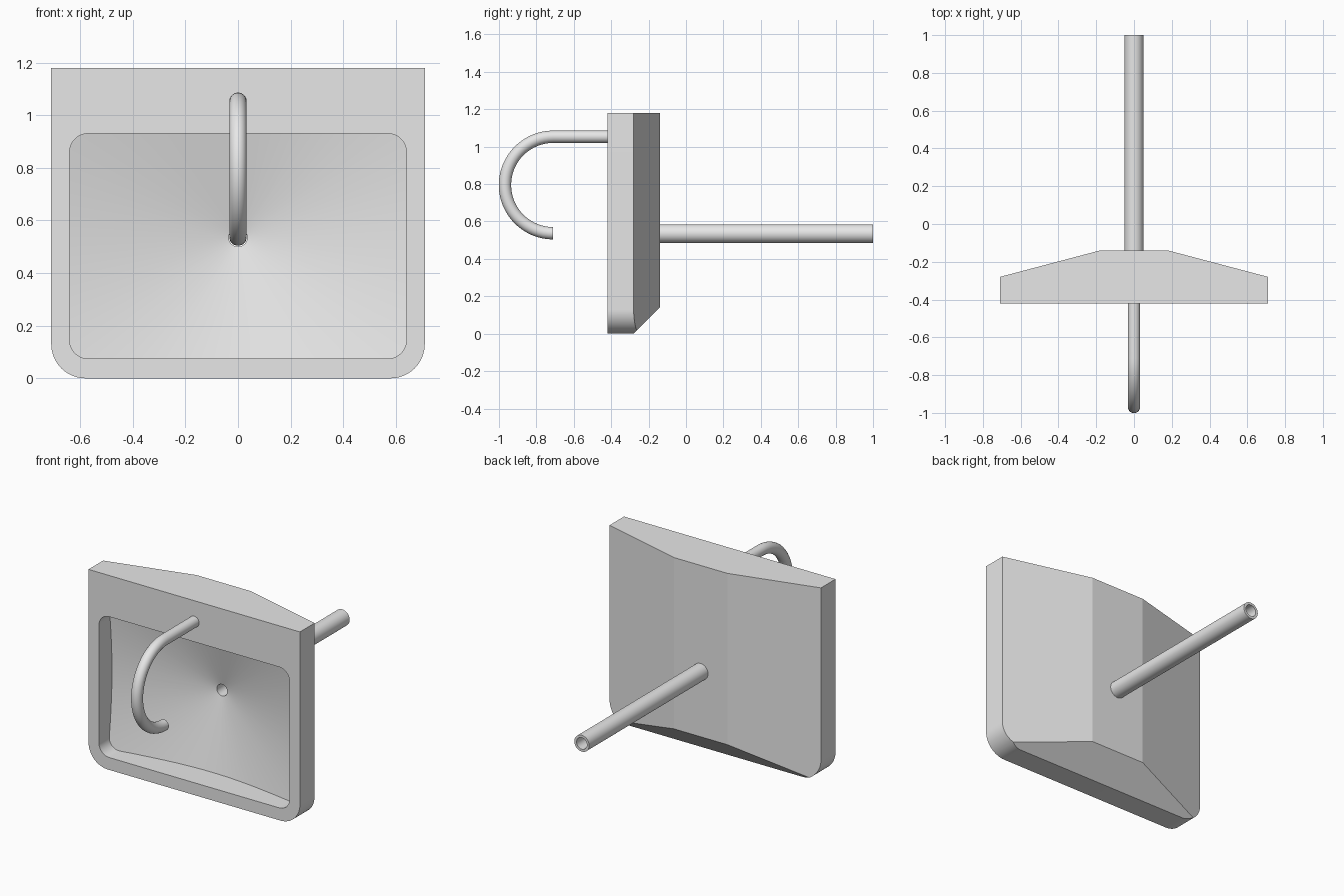
import bpy, bmesh, math
from mathutils import Vector

cube = bpy.data.objects.get("Cube")
if cube:
    bpy.data.objects.remove(cube, do_unlink=True)

steel = bpy.data.materials.new("light_grey")
steel.use_nodes = True
steel.diffuse_color = (0.8, 0.8, 0.8, 1)
steel.node_tree.nodes["Principled BSDF"].inputs["Base Color"].default_value = (0.8, 0.8, 0.8, 1)

FRONT, BACK, EDGE = -0.42, -0.14, -0.28
HALF, HEIGHT = 0.71, 1.18
DRAIN_Z, BORE = 0.535, 0.035


def rounded_outline(half, low, high, r_low, r_high, splits=1):
    """Points (x, z) counter-clockwise, with split straight sides."""
    pts = []
    for sx, z, r, start in ((1, low, r_low, -90), (1, high, r_high, 0),
                            (-1, high, r_high, 90), (-1, low, r_low, 180)):
        cx = sx * (half - r)
        cz = z + r if z == low else z - r
        steps = 16 if r else 0
        for i in range(steps + 1):
            a = math.radians(start + 90 * i / max(steps, 1))
            pts.append(Vector((cx + r * math.cos(a), cz + r * math.sin(a))))
    result = []
    for p, q in zip(pts, pts[1:] + pts[:1]):
        n = splits if (q - p).length > 0.1 else 1
        result += [p.lerp(q, i / n) for i in range(n)]
    return result


def loft(bm, rings, closed=False):
    """Skin rings of 3D points; cap the ends, or join last to first."""
    loops = [[bm.verts.new(p) for p in ring] for ring in rings]
    pairs = list(zip(loops, loops[1:]))
    if closed:
        pairs.append((loops[-1], loops[0]))
    else:
        bm.faces.new(loops[0])
        bm.faces.new(loops[-1])
    for a, b in pairs:
        for i in range(len(a)):
            j = (i + 1) % len(a)
            bm.faces.new((a[i], a[j], b[j], b[i]))


def finish(bm, name):
    bmesh.ops.recalc_face_normals(bm, faces=bm.faces)
    mesh = bpy.data.meshes.new(name)
    bm.to_mesh(mesh)
    bm.free()
    mesh.materials.append(steel)
    obj = bpy.data.objects.new(name, mesh)
    bpy.context.collection.objects.link(obj)
    return obj


def smooth(obj, degrees):
    bpy.ops.object.select_all(action='DESELECT')
    obj.select_set(True)
    bpy.context.view_layer.objects.active = obj
    bpy.ops.object.shade_smooth_by_angle(angle=math.radians(degrees))


# Basin body: rounded slab with sloped back planes
bm = bmesh.new()
outline = rounded_outline(HALF, 0, HEIGHT, 0.13, 0)
loft(bm, [[(p.x, y, p.y) for p in outline] for y in (FRONT, BACK)])
rise, run = BACK - EDGE, HALF - 0.18
slopes = [((s * HALF, EDGE, 0), (s * rise, run, 0)) for s in (-1, 1)]
slopes.append(((0, EDGE, 0), (0, 1, -1)))
for point, normal in slopes:
    cut = bmesh.ops.bisect_plane(bm, geom=bm.verts[:] + bm.edges[:] + bm.faces[:],
                                 plane_co=point, plane_no=normal, clear_outer=True)
    edges = [e for e in cut["geom_cut"] if isinstance(e, bmesh.types.BMEdge)]
    bmesh.ops.holes_fill(bm, edges=edges, sides=0)
body = finish(bm, "basin_body")

# Bowl cutter: straight walls, conical floor and drain hole
bm = bmesh.new()
centre = Vector((0, DRAIN_Z))
rim = rounded_outline(0.64, 0.075, 0.93, 0.07, 0.07, 20)
hub = [centre + (p - centre).normalized() * BORE for p in rim]


def floor_y(p):
    return FRONT + 0.275 - 0.234 * (p - centre).length


loft(bm, [[(p.x, FRONT - 0.1, p.y) for p in rim],
          [(p.x, floor_y(p), p.y) for p in rim],
          [(p.x, floor_y(p), p.y) for p in hub],
          [(p.x, 0, p.y) for p in hub]])
cutter = finish(bm, "bowl_cutter")
cutter.hide_render = True
mod = body.modifiers.new("bowl", 'BOOLEAN')
mod.operation = 'DIFFERENCE'
mod.solver = 'EXACT'
mod.object = cutter
bpy.context.view_layer.objects.active = body
bpy.ops.object.modifier_apply(modifier=mod.name)
bpy.data.objects.remove(cutter, do_unlink=True)
smooth(body, 10)


def circle(centre, out, radius, sides=32):
    """Ring around centre in the plane of x and the out vector."""
    return [Vector(centre) + radius * (math.cos(a) * Vector((1, 0, 0)) + math.sin(a) * Vector(out))
            for a in (2 * math.pi * i / sides for i in range(sides))]


# Hollow drain pipe
bm = bmesh.new()
up = (0, 0, 1)
loft(bm, [circle((0, y, DRAIN_Z), up, r) for y, r in
          ((BACK - 0.005, BORE), (BACK - 0.005, 0.05), (1, 0.05), (1, BORE))], closed=True)
smooth(finish(bm, "drain_pipe"), 30)

# Curved tap spout
bm = bmesh.new()
bend, mid_y, mid_z, tube = 0.258, -0.71, 0.795, 0.033
rings = [circle((0, FRONT + 0.01, mid_z + bend), up, tube)]
for i in range(33):
    a = math.pi * i / 32
    out = Vector((0, -math.sin(a), math.cos(a)))
    rings.append(circle(Vector((0, mid_y, mid_z)) + bend * out, out, tube))
loft(bm, rings)
smooth(finish(bm, "tap_spout"), 30)
